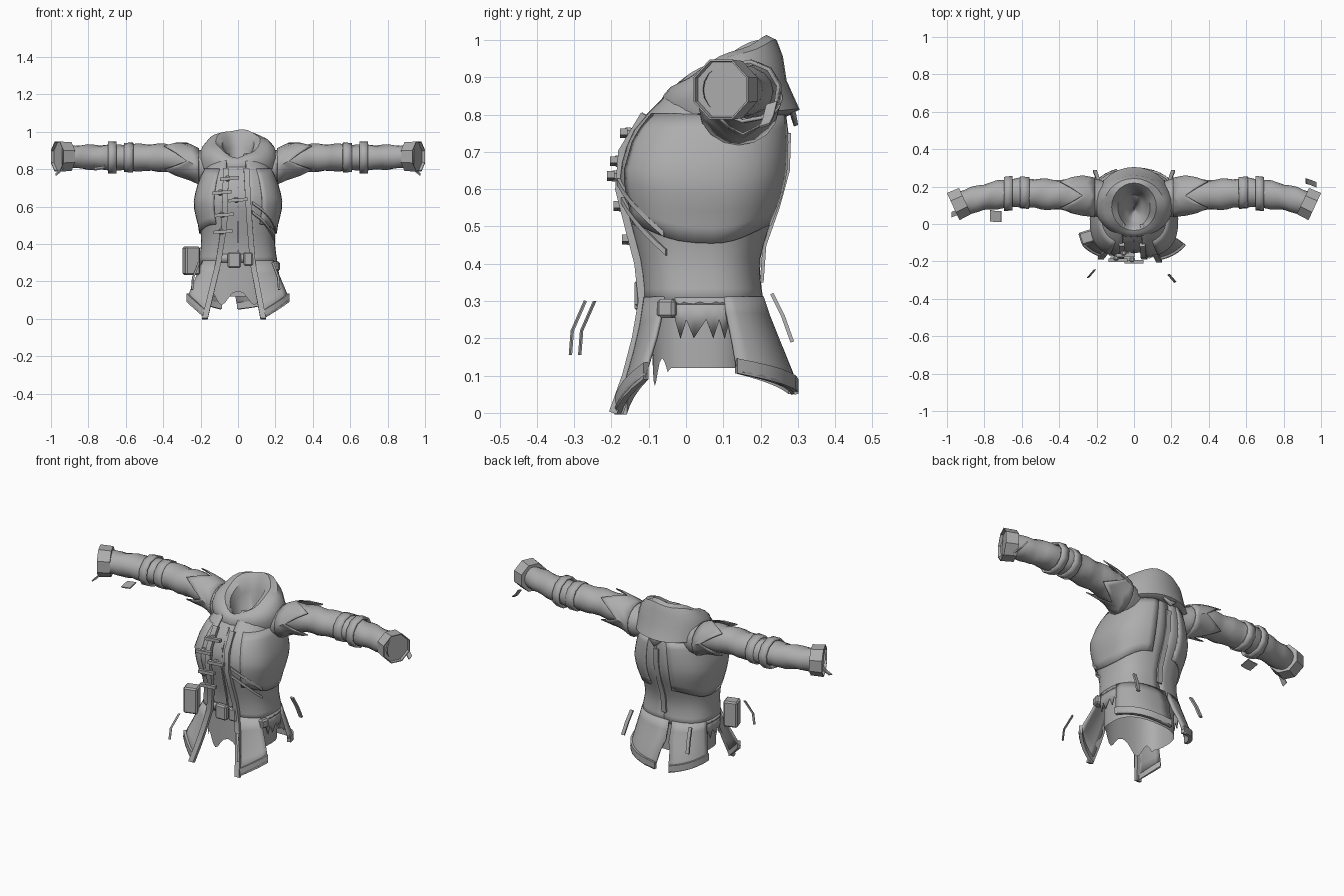
import bpy, bmesh, math
from mathutils import Vector, Matrix

old = bpy.data.objects.get("Cube")
if old:
    bpy.data.objects.remove(old)

cloth = bpy.data.materials.new("grey_cloth")
cloth.use_nodes = True
cloth.diffuse_color = (0.42, 0.42, 0.42, 1)
cloth.node_tree.nodes["Principled BSDF"].inputs["Base Color"].default_value = (0.42, 0.42, 0.42, 1)


def finish(name, bm, thick=0, angle=35):
    bmesh.ops.recalc_face_normals(bm, faces=bm.faces)
    me = bpy.data.meshes.new(name)
    bm.to_mesh(me)
    bm.free()
    ob = bpy.data.objects.new(name, me)
    bpy.context.collection.objects.link(ob)
    me.materials.append(cloth)
    if thick:
        mod = ob.modifiers.new("Thickness", "SOLIDIFY")
        mod.thickness, mod.offset = thick, 0
    bpy.ops.object.select_all(action="DESELECT")
    ob.select_set(True)
    bpy.context.view_layer.objects.active = ob
    bpy.ops.object.shade_smooth_by_angle(angle=math.radians(angle))
    return ob


def grid(name, f, nu, nv, closed=False, thick=0, caps=False, angle=35):
    """Surface f(u, v) sampled on a grid, optionally closed around u."""
    bm = bmesh.new()
    cols = nu if closed else nu + 1
    rows = [[bm.verts.new(f(i / nu, j / nv)) for i in range(cols)] for j in range(nv + 1)]
    for j in range(nv):
        for i in range(nu):
            k = (i + 1) % cols
            bm.faces.new((rows[j][i], rows[j][k], rows[j + 1][k], rows[j + 1][i]))
    if caps:
        bm.faces.new(rows[0])
        bm.faces.new(rows[-1])
    return finish(name, bm, thick, angle)


def table(rows, t):
    """Linear lookup in rows sorted by their first entry."""
    for a, b in zip(rows, rows[1:]):
        if t <= b[0] or b is rows[-1]:
            k = (t - a[0]) / (b[0] - a[0])
            return [p + (q - p) * k for p, q in zip(a[1:], b[1:])]


def bar(name, pts, w, t, side):
    """Rectangular strap swept through points; side is the width direction."""
    pts = [Vector(p) for p in pts]
    side = Vector(side).normalized()
    n = len(pts) - 1

    def f(u, v):
        i = round(v * n)
        tan = pts[min(i + 1, n)] - pts[max(i - 1, 0)]
        nrm = tan.cross(side).normalized()
        q = round(u * 4)
        return pts[i] + side * w / 2 * (1, -1, -1, 1)[q] + nrm * t / 2 * (1, 1, -1, -1)[q]
    return grid(name, f, 4, n, True, caps=True)


def box(name, loc, size, turn=0):
    bm = bmesh.new()
    bmesh.ops.create_cube(bm, size=1, matrix=Matrix.LocRotScale(
        Vector(loc), Matrix.Rotation(turn, 3, "Z"), Vector(size)))
    bmesh.ops.bevel(bm, geom=bm.edges[:], offset=0.008, segments=1, affect="EDGES")
    return finish(name, bm)


# Body shape: height, half width, front y, back y
BODY = [(0, .265, -.2, .305), (.1, .245, -.16, .28), (.2, .225, -.13, .24), (.3, .205, -.11, .2),
        (.4, .19, -.12, .19), (.48, .195, -.14, .21), (.58, .222, -.165, .25), (.64, .226, -.178, .265),
        (.74, .2, -.15, .27), (.82, .16, -.085, .26), (.88, .1, -.01, .22)]
# Front opening: height, edge on the right, edge on the left
GAP = [(0, .17, .13), (.3, .1, .075), (.5, .07, .06), (.85, .06, .04)]
SIDE_E, FRONT_E = 0.8, 0.66


def spow(v, e):
    return math.copysign(abs(v) ** e, v)


def surf(a, z, off=0.0):
    rx, yf, yb = table(BODY, z)
    s, c = math.sin(a), math.cos(a)
    depth = spow(c, FRONT_E if c > 0 else SIDE_E)
    return Vector((rx * spow(s, SIDE_E) + off * s, (yf + yb) / 2 - (yb - yf) / 2 * depth - off * c, z))


def edge(s, z):
    return math.asin((table(GAP, z)[s > 0] / table(BODY, z)[0]) ** (1 / SIDE_E))


def mix(a, b, t):
    return a + (b - a) * t


# Inner shirt with a notched front hem
def shirt(u, v):
    a = u * math.tau
    hem = .11 + .037 * math.cos(a * 8) if math.cos(a) > .55 else .12
    z = mix(hem, .84, v)
    p = surf(a, max(z, .3), -.02)
    return Vector((p.x, p.y, z))


grid("inner_shirt", shirt, 64, 16, True)

for s, tag in ((-1, "right"), (1, "left")):
    # Coat body, vest layer, skirt panels and ragged side flap
    def body(u, v):
        z = mix(.29, .88, v)
        return surf(s * mix(edge(s, min(z, .85)), math.pi, u), z)

    def vest(u, v):
        z = mix(.48 + .025 * math.cos(u * math.tau), .8, v)
        return surf(s * mix(.5, 2.9, u), z, .01 - .005 * v)

    def front_skirt(u, v):
        z = mix(.1 * u, .31, v)
        return surf(s * mix(edge(s, z), math.radians(60), u), z, .005 + .06 * u * (1 - v))

    def back_skirt(u, v):
        z = mix(.11 - .06 * u, .31, v)
        end = math.pi - (.18 if s < 0 else -.1) - .1 * (1 - v) * (1 if z < .2 else 0)
        return surf(s * mix(math.radians(106), end, u), z, .004)

    def side_flap(u, v):
        z = mix(.225 + .025 * math.cos(u * 8 * math.pi), .31, v)
        p = surf(s * mix(1.25, 1.95, u), .3, .004)
        return Vector((p.x, p.y, z))

    grid(tag + "_coat_body", body, 18, 14, thick=.012)
    grid(tag + "_vest_layer", vest, 16, 8, thick=.008)
    grid(tag + "_front_skirt", front_skirt, 6, 4, thick=.01)
    grid(tag + "_back_skirt", back_skirt, 8, 5, thick=.012)
    grid(tag + "_side_flap", side_flap, 8, 1, thick=.006)

    # Raised edging down the opening and along the hems
    zs = [.0, .1, .2, .3, .4, .5, .6, .7, .8]
    bar(tag + "_front_edging", [surf(s * edge(s, z), z, .012) for z in zs], .03, .022, (1, 0, 0))
    bar(tag + "_front_hem", [front_skirt(i / 4, .06) for i in range(5)], .045, .018, (0, 0, 1))
    bar(tag + "_back_hem", [back_skirt(i / 6, .08) for i in range(7)], .04, .02, (0, 0, 1))

    # Sleeve along a slightly bent arm: x, y, z, radius
    ARM = [(.12, .125, .805, .085), (.2, .14, .81, .092), (.27, .152, .843, .08), (.38, .155, .86, .074),
           (.5, .16, .862, .073), (.6, .17, .862, .07), (.72, .158, .862, .068), (.82, .14, .865, .064),
           (.94, .108, .867, .06)]

    def arm(x, a, extra=0.0):
        y, z, r = table(ARM, x)
        r += extra
        return Vector((s * x, y + 1.1 * r * math.cos(a), z + r * math.sin(a)))

    def sleeve(u, v):
        fold = .004 * math.sin(v * 40 + 3 * math.cos(u * math.tau))
        return arm(mix(.12, .94, v), u * math.tau, fold)

    def cap(u, v):
        a = u * math.tau
        return arm(mix(.21, .335 + .06 * math.cos(a * 4 - math.pi), v), a, .004 + .012 * v)

    grid(tag + "_sleeve", sleeve, 16, 24, True)
    grid(tag + "_shoulder_cap", cap, 16, 4, True, thick=.006)
    for n, (x0, x1, e) in enumerate(((.56, .61, .004), (.65, .695, .012))):
        grid(f"{tag}_arm_band_{n + 1}", lambda u, v: arm(mix(x0, x1, v), u * math.tau + .2, e),
             10, 1, True, thick=.01)

    # Wide turned cuff with a thin rim
    def cuff(u, v):
        a = u * math.tau + math.pi / 8
        d = (-.035, .035, .035, .02)[round(v * 3)]
        r = (.083, .087, .082, .08)[round(v * 3)]
        p = Vector((d, r * math.cos(a), r * math.sin(a)))
        p.rotate(Matrix.Rotation(math.radians(-25), 3, "Z"))
        return Vector((s * (p.x + .935), p.y + .108, p.z + .867))

    grid(tag + "_cuff", cuff, 8, 3, True, caps=True, angle=25)
    y = .06 if s < 0 else .22
    bar(tag + "_cuff_tab", [(s * .92, y + .01, .83), (s * .95, y, .79), (s * .975, y - .01, .77)],
        .03, .006, (0, 1, .3))

    # Loose thin straps in front of and behind the skirt
    k = .025 if s < 0 else 0
    bar(tag + "_loose_strap", [(s * (.185 + k), -.27 + k, .3), (s * (.215 + k), -.305 + k, .22),
                               (s * (.22 + k), -.31 + k, .155)], .012, .005, (1, .4, 0))
    bar(tag + "_back_strap", [(s * .19, .23, .32), (s * .2, .26, .26), (s * .21, .285, .19)],
        .02, .01, (1, 0, 0))


# Draped hood with a rolled rim: half width, front y, back y, base height, rise to the back
HOOD = [(.002, .08, .084, .765, 0), (.05, .02, .16, .79, .04), (.075, -.005, .18, .82, .1),
        (.09, -.02, .2, .845, .135), (.12, -.035, .22, .855, .15), (.16, -.05, .24, .85, .145),
        (.19, -.06, .255, .84, .115), (.205, -.065, .265, .82, .07), (.2, -.065, .3, .8, .015),
        (.16, -.05, .25, .78, .01)]


def hood(u, v):
    a = u * math.tau
    w, yf, yb, z, rise = HOOD[round(v * 9)]
    t = (1 - math.cos(a)) / 2
    crease = .005 * math.sin(a * 5) * math.sin(v * math.pi)
    return Vector((w * math.sin(a), mix(yf, yb, t), z + rise * t ** .7 + crease))


grid("hood", hood, 28, 9, True, thick=.01)
grid("hood_back_fold", lambda u, v: Vector((mix(-.14, .14, u), mix(.24, .295, v) - .36 * (u - .5) ** 2,
     mix(.94, .77 + .25 * abs(u - .5), v))), 8, 3, thick=.012)

# Raised strip down the spine
bar("spine_strip", [surf(math.pi, z, .008) for z in (.35, .45, .55, .65, .75)], .03, .01, (1, 0, 0))

# Toggles across the opening: x, height
for n, (x, z) in enumerate(((-.045, .75), (-.085, .675), (0, .635), (-.075, .555), (-.08, .465))):
    y = surf(0, z).y - .025
    bar(f"toggle_{n + 1}", [(x - .05, y, z - .004), (x + .05, y, z + .004)], .018, .02, (0, 0, 1))
    box(f"toggle_mount_{n + 1}", (x - .01, y + .012, z), (.03, .03, .03))

# Centre seam, belt, pouches and diagonal chest strap
bar("shirt_seam", [surf(0, z, -.016) for z in (.3, .4, .5, .6, .7, .8)], .008, .008, (1, 0, 0))
grid("belt", lambda u, v: surf(u * math.tau, mix(.3, .345, v), -.008), 32, 1, True, thick=.012)
box("belt_buckle", (-.02, -.12, .315), (.07, .035, .085))
box("small_pouch", (.055, -.12, .32), (.05, .035, .075))
box("side_pouch", (-.25, -.07, .31), (.08, .07, .15), .3)
box("hip_pouch", (.2, -.05, .28), (.04, .05, .05), -.3)
for k in (0, .05):
    bar("chest_strap", [surf(mix(.25, 1.2, i / 5), mix(.62, .48, i / 5) - k, .012) for i in range(6)],
        .016, .01, (0, 0, 1))

# Small patch hanging below the right forearm
bar("forearm_patch", [(-.77, .045, .8), (-.74, .04, .805), (-.71, .04, .81)], .06, .006, (0, 1, .2))
